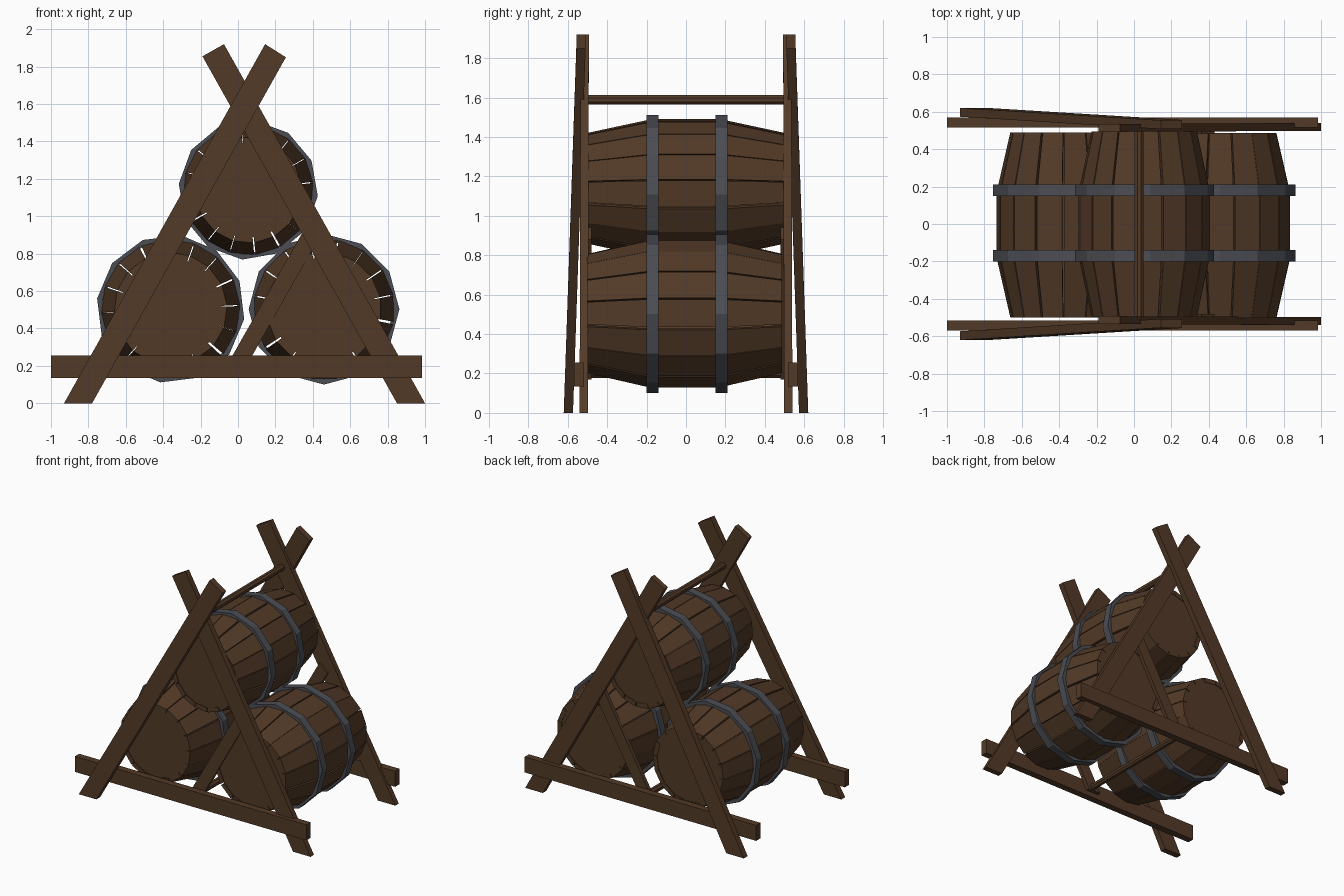
import bpy, bmesh, math, random
from mathutils import Vector

if "Cube" in bpy.data.objects:
    bpy.data.objects.remove(bpy.data.objects["Cube"])

random.seed(4)


def material(name, rgb):
    m = bpy.data.materials.new(name)
    m.diffuse_color = (*rgb, 1)
    m.use_nodes = True
    m.node_tree.nodes["Principled BSDF"].inputs["Base Color"].default_value = m.diffuse_color
    return m


WOOD = material("brown wood", (0.085, 0.042, 0.020))
IRON = material("dark iron", (0.070, 0.075, 0.088))


def finish(name, bm, mat):
    bmesh.ops.recalc_face_normals(bm, faces=bm.faces)
    me = bpy.data.meshes.new(name)
    bm.to_mesh(me)
    bm.free()
    me.materials.append(mat)
    ob = bpy.data.objects.new(name, me)
    bpy.context.collection.objects.link(ob)
    return ob


def loft(bm, rings, closed=False):
    """Skin a list of vertex rings; cap the ends unless it is a closed loop."""
    rings = [[bm.verts.new(p) for p in r] for r in rings]
    n = len(rings[0])
    pairs = list(zip(rings, rings[1:]))
    if closed:
        pairs.append((rings[-1], rings[0]))
    for a, b in pairs:
        for i in range(n):
            j = (i + 1) % n
            bm.faces.new((a[i], a[j], b[j], b[i]))
    if not closed:
        bm.faces.new(rings[0])
        bm.faces.new(rings[-1])


def polar(c, r, a, y):
    return Vector((c[0] + r * math.cos(a), y, c[1] + r * math.sin(a)))


def circle(c, r, n, y, phase=0.0):
    return [polar(c, r, phase + 2 * math.pi * i / n, y) for i in range(n)]


def plank(name, outline, ys, thick):
    """Board from an x-z outline, with a y position for each corner."""
    bm = bmesh.new()
    loft(bm, [[(x, y + s * thick / 2, z) for (x, z), y in zip(outline, ys)]
              for s in (-1, 1)])
    return finish(name, bm, WOOD)


def rod(name, c, r, half):
    bm = bmesh.new()
    loft(bm, [circle(c, r, 8, y, math.pi / 8) for y in (-half, half)])
    finish(name, bm, WOOD)


def barrel(name, c, R, phase, y0, staves=16):
    mid, end, t, half = R * 0.945, R * 0.76, 0.035, 0.495
    profile = [(-half, end), (-0.175, mid), (0.175, mid), (half, end)]
    # separate bulging staves with narrow gaps
    bm = bmesh.new()
    step = 2 * math.pi / staves
    for i in range(staves):
        a = phase + i * step + random.uniform(-0.012, 0.012)
        h = step * 0.475
        loft(bm, [[polar(c, r, a - h, y0 + y), polar(c, r, a + h, y0 + y),
                   polar(c, r - t, a + h, y0 + y), polar(c, r - t, a - h, y0 + y)]
                  for y, r in profile])
    finish(name + "_staves", bm, WOOD)
    # round heads, set just inside the stave ends
    bm = bmesh.new()
    for s in (-1, 1):
        loft(bm, [circle(c, end - t + 0.006, 24, y0 + s * y) for y in (half - 0.035, half - 0.006)])
    finish(name + "_heads", bm, WOOD)
    # twelve-sided iron hoops
    bm = bmesh.new()
    for y in (-0.17, 0.18):
        rings = [circle(c, r, 12, y + d, phase)
                 for r, d in ((R, -0.03), (R, 0.03), (R - 0.03, 0.03), (R - 0.03, -0.03))]
        loft(bm, rings, closed=True)
    finish(name + "_hoops", bm, IRON)


barrel("left_barrel", (-0.36, 0.505), 0.397, math.radians(-8), -0.005)
barrel("right_barrel", (0.46, 0.503), 0.403, 0.0, -0.008)
barrel("top_barrel", (0.055, 1.14), 0.373, math.radians(-5), 0.0)

# A-shaped end frames, mirrored front and back
for side, s in (("front", -1), ("back", 1)):
    plank(side + "_outer_leg",
          [(-0.93, 0), (-0.78, 0), (0.256, 1.85), (0.145, 1.92)],
          [s * 0.597, s * 0.597, s * 0.533, s * 0.531], 0.047)
    plank(side + "_inner_leg",
          [(1.0, 0), (0.85, 0), (-0.19, 1.855), (-0.075, 1.92)],
          [s * 0.519, s * 0.519, s * 0.514, s * 0.514], 0.042)
    plank(side + "_beam",
          [(-1.0, 0.135), (0.985, 0.135), (0.985, 0.255), (-1.0, 0.255)],
          [s * 0.543] * 4, 0.053)
    plank(side + "_brace",
          [(-0.078, 0.17), (0.028, 0.17), (0.43, 0.88), (0.36, 0.94)],
          [s * 0.495] * 4, 0.03)

# rods joining the two frames
rod("ridge_rod", (0.028, 1.588), 0.026, 0.5)
rod("lower_rod", (-0.01, 0.2), 0.025, 0.5)
